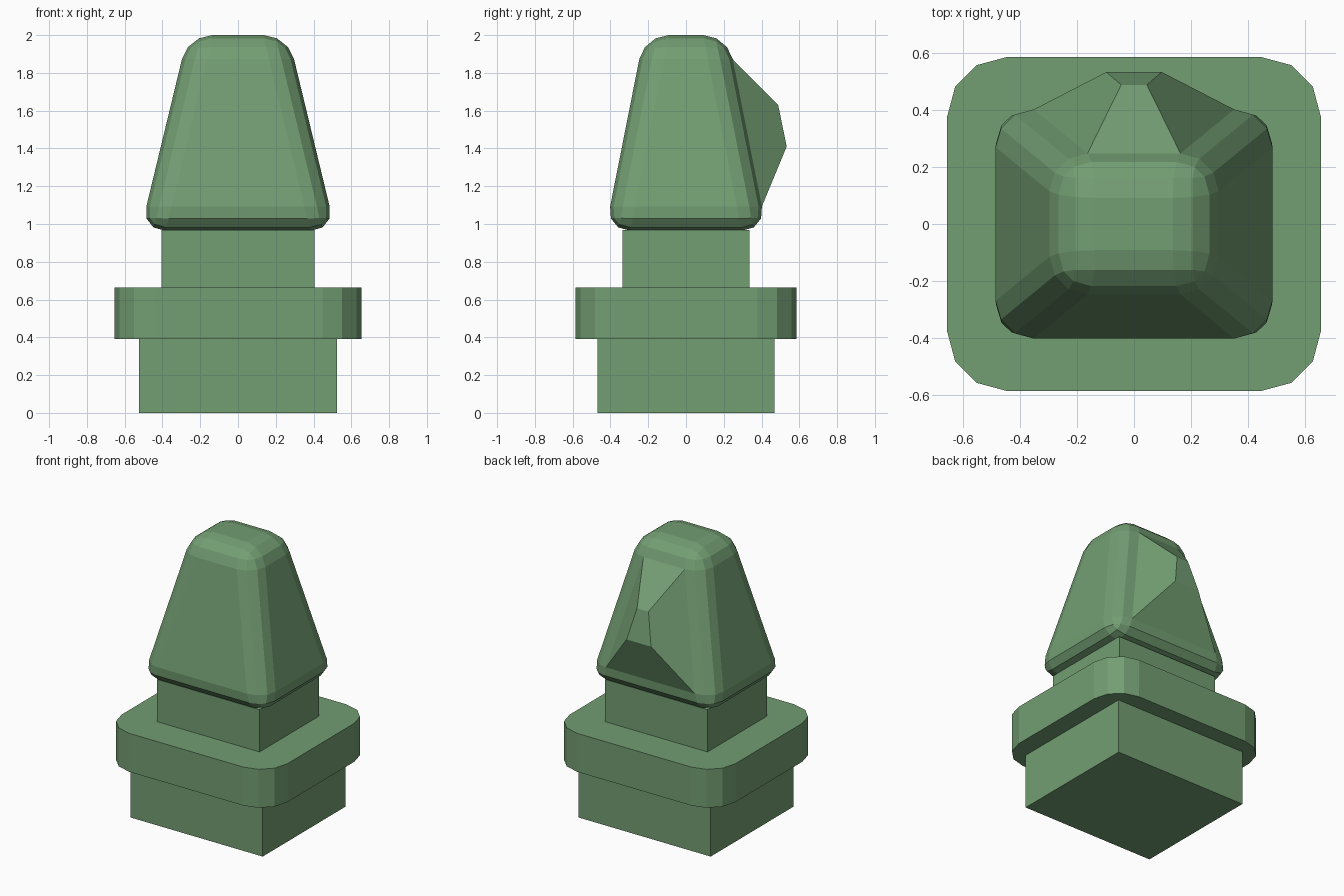
import bpy, bmesh

if "Cube" in bpy.data.objects:
    bpy.data.objects.remove(bpy.data.objects["Cube"])


def block(name, bottom, top, z0, z1, bevel=0.0, pick=None, shape=None):
    """Box with separate bottom/top half sizes (x, y) and optional rounded edges."""
    bm = bmesh.new()
    bmesh.ops.create_cube(bm, size=2)
    for v in bm.verts:
        half = top if v.co.z > 0 else bottom
        v.co = (v.co.x * half[0], v.co.y * half[1], z1 if v.co.z > 0 else z0)
    if bevel:
        edges = [e for e in bm.edges if pick is None or pick(e)]
        bmesh.ops.bevel(bm, geom=edges, offset=bevel, segments=3,
                        profile=0.5, affect='EDGES')
    if shape:
        shape(bm)
    bmesh.ops.recalc_face_normals(bm, faces=bm.faces)
    mesh = bpy.data.meshes.new(name)
    bm.to_mesh(mesh)
    bm.free()
    obj = bpy.data.objects.new(name, mesh)
    bpy.context.collection.objects.link(obj)
    mat = bpy.data.materials.get("green") or bpy.data.materials.new("green")
    mat.diffuse_color = (0.17, 0.34, 0.17, 1)
    mat.use_nodes = True
    mat.node_tree.nodes["Principled BSDF"].inputs["Base Color"].default_value = mat.diffuse_color
    mesh.materials.append(mat)
    return obj


def upright(edge):
    return abs(edge.verts[0].co.z - edge.verts[1].co.z) > 0.1


def pull_nose(bm):
    """Extrude the flat back panel into a faceted nose."""
    bm.normal_update()
    face = max(bm.faces, key=lambda f: f.normal.y * f.calc_area())
    mid = face.calc_center_median().z
    out = bmesh.ops.extrude_discrete_faces(bm, faces=[face])["faces"][0]
    for v in out.verts:
        s = 1 if v.co.x > 0 else -1
        v.co = (s * 0.045, 0.488, 1.63) if v.co.z > mid else (s * 0.097, 0.533, 1.41)


# Foot, rounded flange and neck
block("base_block", (0.523, 0.468), (0.523, 0.468), 0, 0.39)
block("flange", (0.655, 0.585), (0.655, 0.585), 0.39, 0.665, 0.207, upright)
block("neck", (0.405, 0.335), (0.405, 0.335), 0.665, 0.967)

# Tapered head with rounded edges and a nose on the back
block("head", (0.516, 0.427), (0.266, 0.222), 0.965, 2.0, 0.13, shape=pull_nose)
